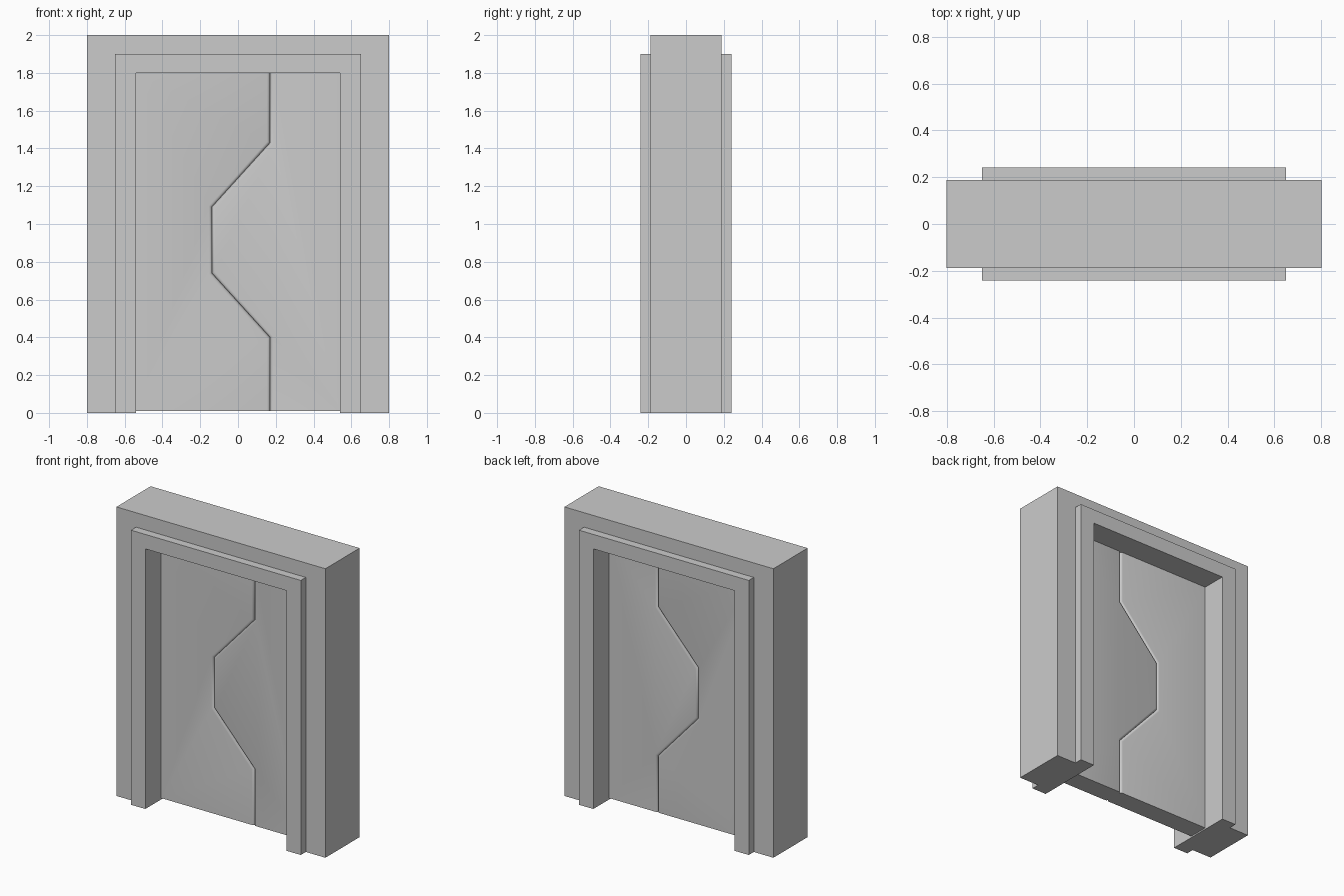
import bpy, bmesh

if "Cube" in bpy.data.objects:
    bpy.data.objects.remove(bpy.data.objects["Cube"])


def make_object(name, bm):
    bmesh.ops.recalc_face_normals(bm, faces=bm.faces[:])
    mesh = bpy.data.meshes.new(name)
    bm.to_mesh(mesh)
    bm.free()
    obj = bpy.data.objects.new(name, mesh)
    bpy.context.collection.objects.link(obj)
    return obj


# Door frame: stepped jamb section (half width, top height, y) swept over the opening
def build_frame():
    wall, trim = 0.187, 0.242
    front = [(0.80, 2.0, -wall), (0.65, 1.9, -wall), (0.65, 1.9, -trim), (0.54, 1.8, -trim)]
    section = front + [(x, z, -y) for x, z, y in reversed(front)]
    bm = bmesh.new()
    rings = [[bm.verts.new((sx * x, y, z * up)) for x, z, y in section]
             for sx, up in ((-1, 0), (-1, 1), (1, 1), (1, 0))]
    n = len(section)
    for a, b in zip(rings, rings[1:]):
        for i in range(n):
            j = (i + 1) % n
            bm.faces.new((a[i], a[j], b[j], b[i]))
    bm.faces.new(rings[0])
    bm.faces.new(rings[-1])
    return make_object("door_frame", bm)


# Interlocking door leaf: outline extruded in y, rounded along the zigzag seam
SEAM = [(0.17, 0.01), (0.17, 0.40), (-0.138, 0.74),
        (-0.138, 1.09), (0.17, 1.43), (0.17, 1.80)]
HALF_DEPTH = 0.07


def build_leaf(name, side):
    outline = SEAM + [(side * 0.54, 1.80), (side * 0.54, 0.01)]
    bm = bmesh.new()
    front, back = [[bm.verts.new((x, y, z)) for x, z in outline]
                   for y in (-HALF_DEPTH, HALF_DEPTH)]
    bm.faces.new(front)
    bm.faces.new(back)
    n = len(outline)
    for i in range(n):
        j = (i + 1) % n
        bm.faces.new((front[i], front[j], back[j], back[i]))
    bmesh.ops.recalc_face_normals(bm, faces=bm.faces[:])
    seam_edges = [bm.edges.get((loop[i], loop[i + 1]))
                  for loop in (front, back) for i in range(len(SEAM) - 1)]
    bmesh.ops.bevel(bm, geom=seam_edges, offset=0.016, segments=3,
                    profile=0.5, affect='EDGES')
    obj = make_object(name, bm)
    bpy.ops.object.select_all(action='DESELECT')
    obj.select_set(True)
    bpy.context.view_layer.objects.active = obj
    bpy.ops.object.shade_smooth_by_angle(angle=0.6)
    return obj


build_frame()
build_leaf("left_door_leaf", -1)
build_leaf("right_door_leaf", 1)
